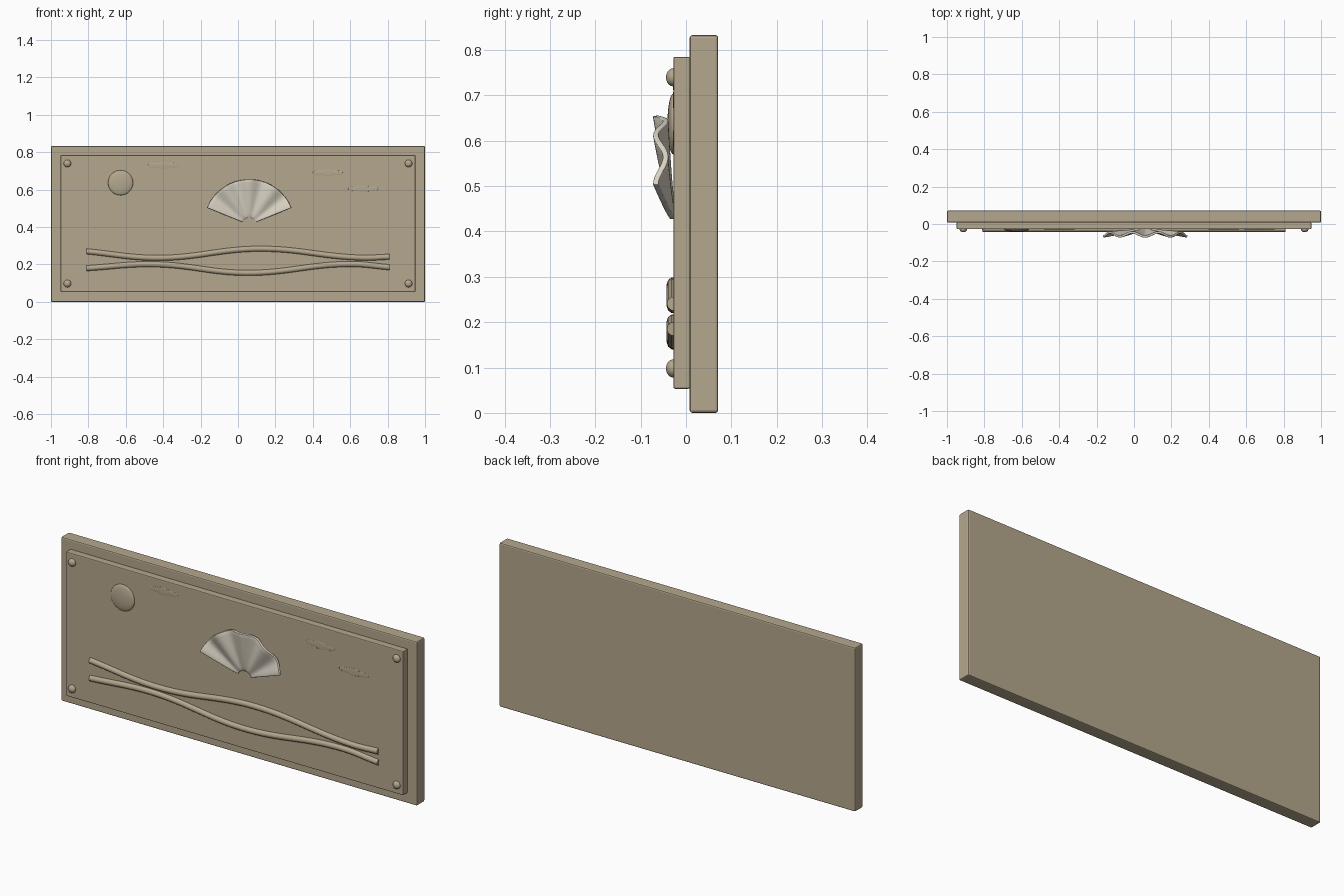
import bpy, bmesh, math
from mathutils import Matrix, Vector

cube = bpy.data.objects.get("Cube")
if cube:
    bpy.data.objects.remove(cube, do_unlink=True)


def material(name, rgb):
    m = bpy.data.materials.new(name)
    m.use_nodes = True
    colour = (*rgb, 1)
    m.diffuse_color = colour
    bsdf = next(n for n in m.node_tree.nodes if n.type == 'BSDF_PRINCIPLED')
    bsdf.inputs["Base Color"].default_value = colour
    return m


SAND = material("sandstone", (0.46, 0.39, 0.27))
SHELL = material("pale_shell", (0.69, 0.64, 0.54))
FACE = -0.028          # front plane of the raised panel


def add_mesh(name, bm, mat, smooth=False):
    bmesh.ops.recalc_face_normals(bm, faces=bm.faces)
    for f in bm.faces:
        f.smooth = smooth
    mesh = bpy.data.meshes.new(name)
    bm.to_mesh(mesh)
    bm.free()
    mesh.materials.append(mat)
    ob = bpy.data.objects.new(name, mesh)
    bpy.context.collection.objects.link(ob)
    return ob


def slab(name, half_x, y0, y1, z0, z1, bevel):
    bm = bmesh.new()
    size = Matrix.Diagonal((2 * half_x, y1 - y0, z1 - z0, 1))
    centre = Matrix.Translation((0, (y0 + y1) / 2, (z0 + z1) / 2))
    bmesh.ops.create_cube(bm, size=1, matrix=centre @ size)
    ob = add_mesh(name, bm, SAND)
    mod = ob.modifiers.new("Soft edges", 'BEVEL')
    mod.width, mod.segments = bevel, 2


def domes(name, items):
    """Flattened balls half sunk into the panel: (x, z, rx, ry, rz)."""
    bm = bmesh.new()
    for x, z, rx, ry, rz in items:
        mat = Matrix.Translation((x, FACE, z)) @ Matrix.Diagonal((rx, ry, rz, 1))
        bmesh.ops.create_uvsphere(bm, u_segments=32, v_segments=16, radius=1, matrix=mat)
    return add_mesh(name, bm, SAND, True)


# Backing board and raised panel
slab("backing_board", 1.0, 0.008, 0.071, 0.0, 0.833, 0.006)
slab("raised_panel", 0.948, FACE, 0.009, 0.053, 0.785, 0.004)

# Corner studs
for side, x in (("right", -0.912), ("left", 0.912)):
    for level, z in (("lower", 0.098), ("upper", 0.74)):
        domes(f"{level}_{side}_stud", [(x, z, 0.02, 0.016, 0.02)])

# Sun and very shallow clouds
domes("sun", [(-0.628, 0.637, 0.067, 0.013, 0.067)])
for i, (x, z) in enumerate(((-0.4, 0.73), (0.48, 0.69), (0.67, 0.605))):
    domes(f"cloud_{i + 1}", [(x + d, z, 0.04, 0.001, h)
                             for d, h in ((-0.042, 0.012), (0, 0.018), (0.042, 0.012))])


# Rounded wavy strips
def strip(name, points):
    cu = bpy.data.curves.new(name, 'CURVE')
    cu.dimensions = '3D'
    cu.resolution_u = 16
    cu.bevel_depth, cu.bevel_resolution = 0.0155, 3
    cu.use_fill_caps = True
    sp = cu.splines.new('BEZIER')
    sp.bezier_points.add(len(points) - 1)
    for p, (x, z) in zip(sp.bezier_points, points):
        p.co = (x, FACE + 0.001, z)
        p.handle_left_type = p.handle_right_type = 'AUTO'
    cu.materials.append(SAND)
    ob = bpy.data.objects.new(name, cu)
    bpy.context.collection.objects.link(ob)


strip("upper_wave", [(-0.81, 0.27), (-0.43, 0.235), (0.12, 0.284), (0.66, 0.236), (0.81, 0.241)])
strip("lower_wave", [(-0.81, 0.18), (-0.45, 0.201), (0.05, 0.155), (0.6, 0.202), (0.81, 0.185)])

# Pleated fan: a rippled sector that lifts away from the panel towards its rim
bm = bmesh.new()
COLS, ROWS, FOLDS = 64, 10, 4
grid = []
for i in range(COLS + 1):
    t = i / COLS
    a = math.radians(22 + 136 * t)
    row = []
    for j in range(ROWS + 1):
        s = j / ROWS
        r = 0.04 + 0.203 * s
        lift = 0.027 * s ** 0.8 + 0.011 * s * math.cos(2 * math.pi * FOLDS * t)
        row.append(bm.verts.new((0.06 + r * math.cos(a), FACE - 0.001 - lift,
                                 0.412 + r * math.sin(a))))
    grid.append(row)
for a, b in zip(grid, grid[1:]):
    for j in range(ROWS):
        bm.faces.new((a[j], a[j + 1], b[j + 1], b[j]))
fan = add_mesh("pleated_fan", bm, SHELL, True)
solid = fan.modifiers.new("Thickness", 'SOLIDIFY')
solid.thickness, solid.offset = 0.012, 0
edge = fan.modifiers.new("Soft rim", 'BEVEL')
edge.width, edge.segments = 0.004, 2
edge.limit_method, edge.angle_limit = 'ANGLE', math.radians(50)
